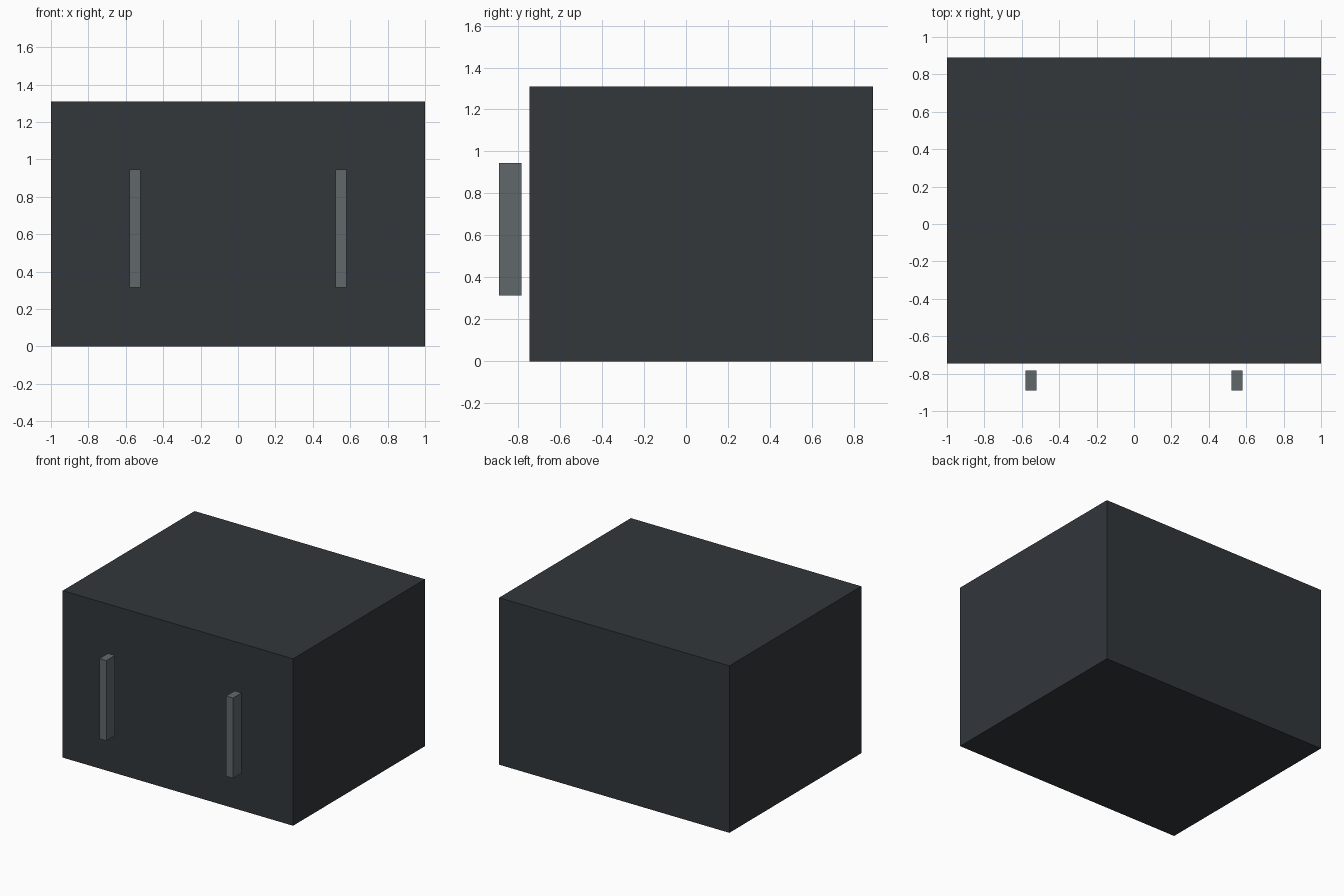
import bpy

if "Cube" in bpy.data.objects:
    bpy.data.objects.remove(bpy.data.objects["Cube"])


def material(name, color):
    mat = bpy.data.materials.new(name)
    mat.diffuse_color = (*color, 1)
    mat.use_nodes = True
    mat.node_tree.nodes["Principled BSDF"].inputs["Base Color"].default_value = mat.diffuse_color
    return mat


def box(name, lo, hi, mat):
    center = [(a + b) / 2 for a, b in zip(lo, hi)]
    bpy.ops.mesh.primitive_cube_add(size=1, location=center)
    obj = bpy.context.object
    obj.name = name
    obj.scale = [b - a for a, b in zip(lo, hi)]
    bpy.ops.object.transform_apply(location=False, rotation=False, scale=True)
    obj.data.materials.append(mat)
    return obj


dark = material("dark_casing", (0.032, 0.038, 0.044))
grey = material("grey_handle", (0.12, 0.138, 0.147))

# Solid cabinet body with flush front
box("cabinet_body", (-1, -0.745, 0), (1, 0.89, 1.31), dark)

# Two upright handle bars standing just off the front
for side, x in (("left", -0.55), ("right", 0.55)):
    box(side + "_handle", (x - 0.03, -0.89, 0.315), (x + 0.03, -0.783, 0.945), grey)
